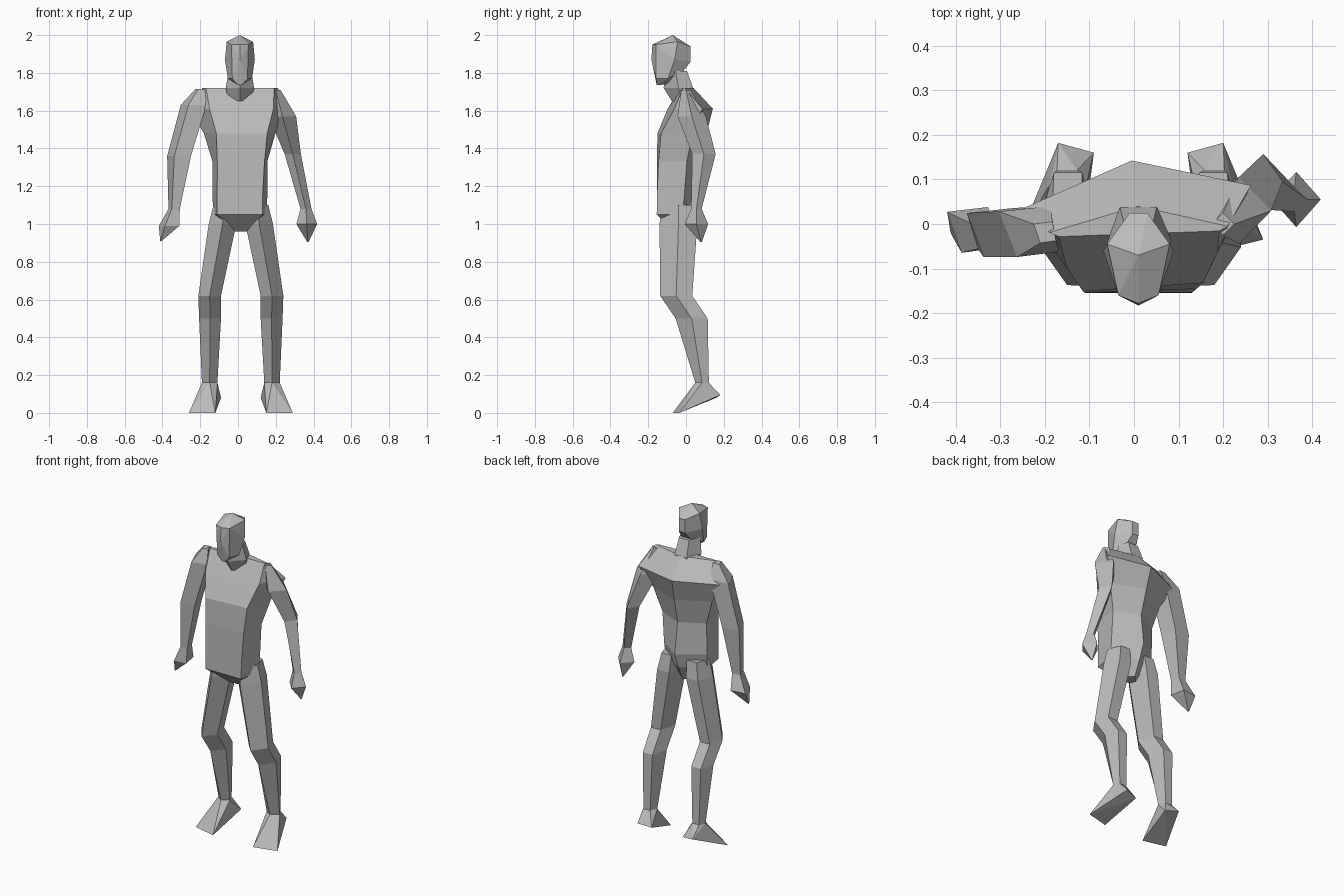
import bpy
import bmesh
from math import cos, sin, radians

start_cube = bpy.data.objects.get("Cube")
if start_cube:
    bpy.data.objects.remove(start_cube, do_unlink=True)

# Single flat colour
grey = bpy.data.materials.new("plain grey")
grey.use_nodes = True
colour = (0.5, 0.5, 0.5, 1)
grey.diffuse_color = colour
grey.node_tree.nodes["Principled BSDF"].inputs["Base Color"].default_value = colour

MIDDLE = 0.01
DIAMOND = [(0, -1), (1, 0), (0, 1), (-1, 0)]
SKEWED = [(-0.4, -0.9), (1, -0.7), (0.7, 1), (-1, 0.8)]
RIDGED = [(0, -1), (1, 0), (0.55, 1), (-0.55, 1), (-1, -0.2)]


def finish(name, bm):
    """Turn a bmesh into a flat shaded grey object."""
    bmesh.ops.recalc_face_normals(bm, faces=bm.faces)
    mesh = bpy.data.meshes.new(name)
    bm.to_mesh(mesh)
    bm.free()
    mesh.materials.append(grey)
    part = bpy.data.objects.new(name, mesh)
    bpy.context.collection.objects.link(part)
    return part


def loft(name, rings):
    """Skin a stack of point rings and cap both ends."""
    bm = bmesh.new()
    loops = [[bm.verts.new(point) for point in ring] for ring in rings]
    for lower, upper in zip(loops, loops[1:]):
        count = len(lower)
        for i in range(count):
            j = (i + 1) % count
            bm.faces.new((lower[i], lower[j], upper[j], upper[i]))
    bm.faces.new(loops[0])
    bm.faces.new(loops[-1])
    return finish(name, bm)


def hull(name, points):
    """Wrap a convex faceted skin around the points."""
    bm = bmesh.new()
    for point in points:
        bm.verts.new(point)
    bmesh.ops.convex_hull(bm, input=bm.verts)
    bmesh.ops.dissolve_limit(bm, angle_limit=radians(3), verts=bm.verts, edges=bm.edges)
    return finish(name, bm)


def section(shape, x, y, z, half_width, half_depth):
    return [(x + u * half_width, y + v * half_depth, z) for u, v in shape]


def limb(name, shape, sections):
    return loft(name, [section(shape, *values) for values in sections])


def mirrored(points, middle=MIDDLE):
    return [(2 * middle - x, y, z) for x, y, z in points]


def torso_ring(z, front_w, front_y, side_w, side_y, back_y, twist):
    """Flat front, pointed sides and a ridge down the back."""
    outline = [(-front_w, front_y), (front_w, front_y), (side_w, side_y),
               (0, back_y), (-side_w, side_y)]
    c, s = cos(radians(twist)), sin(radians(twist))
    return [(MIDDLE + x * c - y * s, x * s + y * c, z) for x, y in outline]


# Torso, from crotch to shoulder line
loft("torso", [torso_ring(*values) for values in (
    (0.96, 0.035, -0.06, 0.04, -0.02, 0.02, 0),
    (1.05, 0.12, -0.155, 0.14, -0.02, 0.06, 0),
    (1.14, 0.12, -0.154, 0.145, -0.01, 0.095, 0),
    (1.33, 0.125, -0.15, 0.145, 0, 0.07, 2),
    (1.48, 0.135, -0.142, 0.19, 0.02, 0.11, 4),
    (1.61, 0.17, -0.08, 0.26, 0.06, 0.143, 6),
    (1.72, 0.18, -0.022, 0.2, -0.012, 0.04, 2))])

# Neck
limb("neck", RIDGED, (
    (MIDDLE, -0.02, 1.65, 0.06, 0.055),
    (MIDDLE, -0.04, 1.72, 0.075, 0.078),
    (MIDDLE, -0.055, 1.81, 0.06, 0.06)))

# Head, one half reflected across the middle
half_head = [
    (MIDDLE, -0.07, 2), (MIDDLE, -0.183, 1.87), (MIDDLE, -0.178, 1.95),
    (0.055, -0.16, 1.95), (0.08, -0.045, 1.965), (0.089, -0.06, 1.87),
    (0.074, -0.095, 1.77), (0.05, -0.158, 1.77), (0.02, -0.155, 1.735),
    (0.02, -0.095, 1.74), (0.03, 0.025, 1.94), (0.03, 0.025, 1.86),
    (0.04, -0.01, 1.815)]
hull("head", half_head + mirrored(half_head))

# Arms, each ending in a pointed fist
limb("left_arm", DIAMOND, (
    (0.2, 0, 1.71, 0.025, 0.025),
    (0.235, 0.03, 1.57, 0.073, 0.075),
    (0.29, 0.095, 1.37, 0.043, 0.062),
    (0.36, 0.055, 1.08, 0.029, 0.028),
    (0.364, 0.055, 1, 0.055, 0.062),
    (0.37, 0.08, 0.905, 0.004, 0.004)))
limb("right_arm", SKEWED, (
    (-0.2, -0.02, 1.715, 0.025, 0.025),
    (-0.235, -0.02, 1.63, 0.068, 0.06),
    (-0.312, -0.022, 1.36, 0.063, 0.058),
    (-0.338, -0.025, 1.08, 0.03, 0.034),
    (-0.365, -0.016, 0.99, 0.054, 0.054),
    (-0.408, -0.02, 0.91, 0.004, 0.004)))

# Legs and feet, mirrored
leg = [section(RIDGED, *values) for values in (
    (0.1, -0.04, 1.1, 0.06, 0.085),
    (0.112, -0.04, 1, 0.073, 0.1),
    (0.18, -0.052, 0.62, 0.06, 0.085),
    (0.178, 0.03, 0.5, 0.058, 0.085),
    (0.18, 0.085, 0.16, 0.041, 0.036))]
foot = leg[-1] + [
    (0.15, -0.07, 0), (0.29, -0.035, 0),
    (0.12, 0.16, 0.08), (0.2, 0.182, 0.095)]
LEG_MIDDLE = 0.015
loft("left_leg", leg)
loft("right_leg", [mirrored(ring, LEG_MIDDLE) for ring in leg])
hull("left_foot", foot)
hull("right_foot", mirrored(foot, LEG_MIDDLE))
